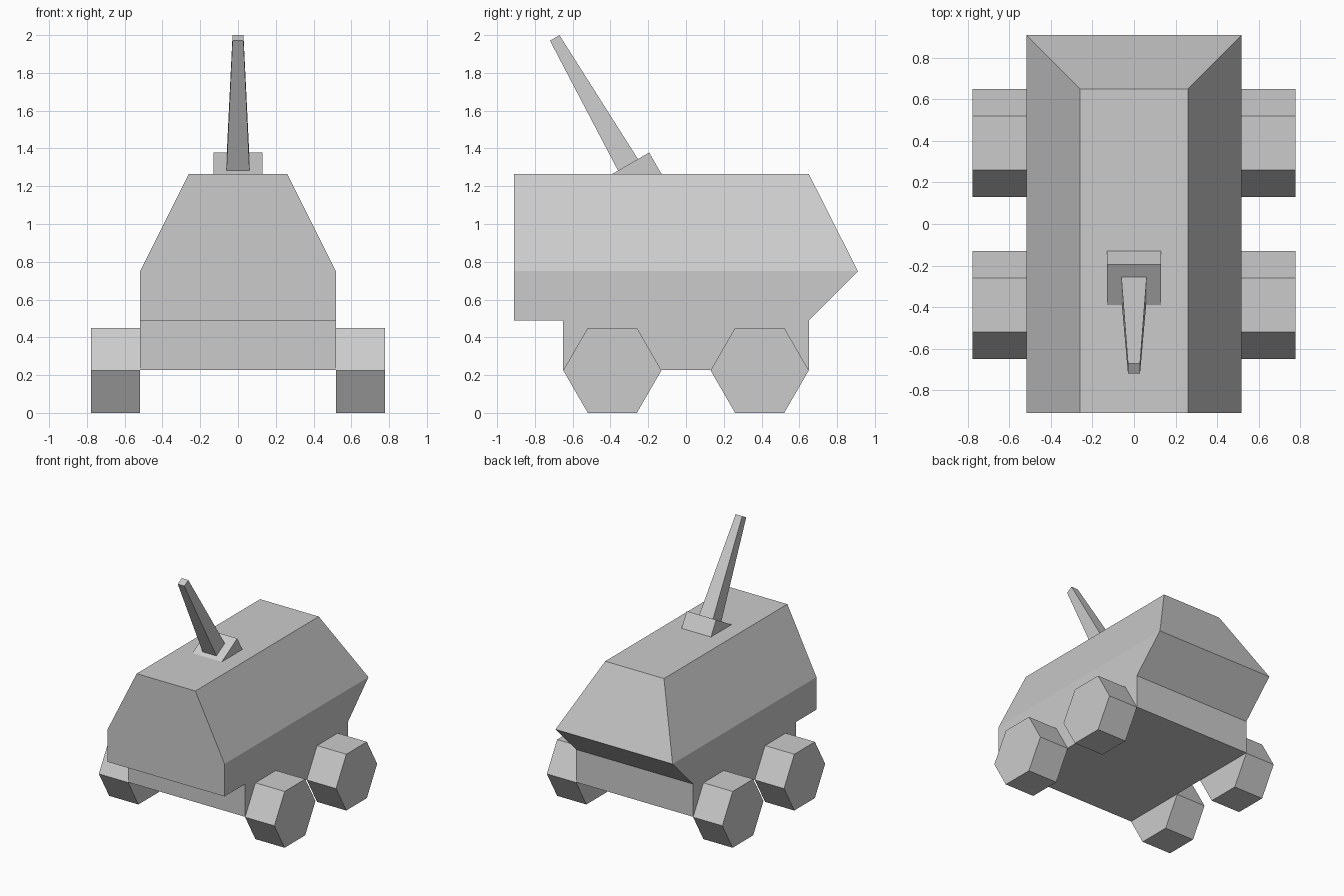
import bpy, bmesh
from math import sin, cos, pi, radians
from mathutils import Matrix

if "Cube" in bpy.data.objects:
    bpy.data.objects.remove(bpy.data.objects["Cube"])


def finish(bm, name):
    bmesh.ops.recalc_face_normals(bm, faces=bm.faces)
    mesh = bpy.data.meshes.new(name)
    bm.to_mesh(mesh)
    bm.free()
    obj = bpy.data.objects.new(name, mesh)
    bpy.context.collection.objects.link(obj)
    return obj


def prism(name, profile, x_left, x_right, caps=None):
    """Span a (y, z) profile across x; x_left and x_right are functions of z."""
    bm = bmesh.new()
    left = [bm.verts.new((x_left(z), y, z)) for y, z in profile]
    right = [bm.verts.new((x_right(z), y, z)) for y, z in profile]
    n = len(profile)
    for ring in (left, right):
        for cap in caps or [range(n)]:
            bm.faces.new([ring[i] for i in cap])
    for i in range(n):
        j = (i + 1) % n
        bm.faces.new((left[i], left[j], right[j], right[i]))
    return finish(bm, name)


# Hull: vertical lower sides, upper sides leaning inwards
hull_profile = [(-0.91, 1.265), (0.65, 1.265), (0.91, 0.75), (0.65, 0.49),
                (0.65, 0.228), (-0.65, 0.228), (-0.65, 0.49), (-0.91, 0.49),
                (-0.91, 0.75)]


def half_width(z):
    return 0.26 if z > 1 else 0.518


prism("hull", hull_profile, lambda z: -half_width(z), half_width,
      caps=[(0, 1, 2, 8), (2, 3, 4, 5, 6, 7, 8)])

# Four hexagonal wheels
R = 0.26
for side, sx in (("left", -1), ("right", 1)):
    for end, cy in (("front", -0.39), ("back", 0.39)):
        hexagon = [(cy + R * cos(i * pi / 3), R * sin(pi / 3) + R * sin(i * pi / 3))
                   for i in range(6)]
        prism(f"wheel_{end}_{side}", hexagon,
              lambda z: sx * 0.518, lambda z: sx * 0.777)

# Wedge-shaped gun mount on the roof
prism("gun_mount", [(-0.39, 1.265), (-0.195, 1.378), (-0.13, 1.265)],
      lambda z: -0.13, lambda z: 0.13)

# Tapered square barrel standing on the wedge, tilted to the front
bm = bmesh.new()
bmesh.ops.create_cone(bm, cap_ends=True, segments=4, radius1=0.061 * 2 ** 0.5,
                      radius2=0.029 * 2 ** 0.5, depth=0.776)
bm.transform(Matrix.Translation((0, -0.501, 1.649))
             @ Matrix.Rotation(radians(30), 4, 'X')
             @ Matrix.Rotation(radians(45), 4, 'Z'))
finish(bm, "gun_barrel")
